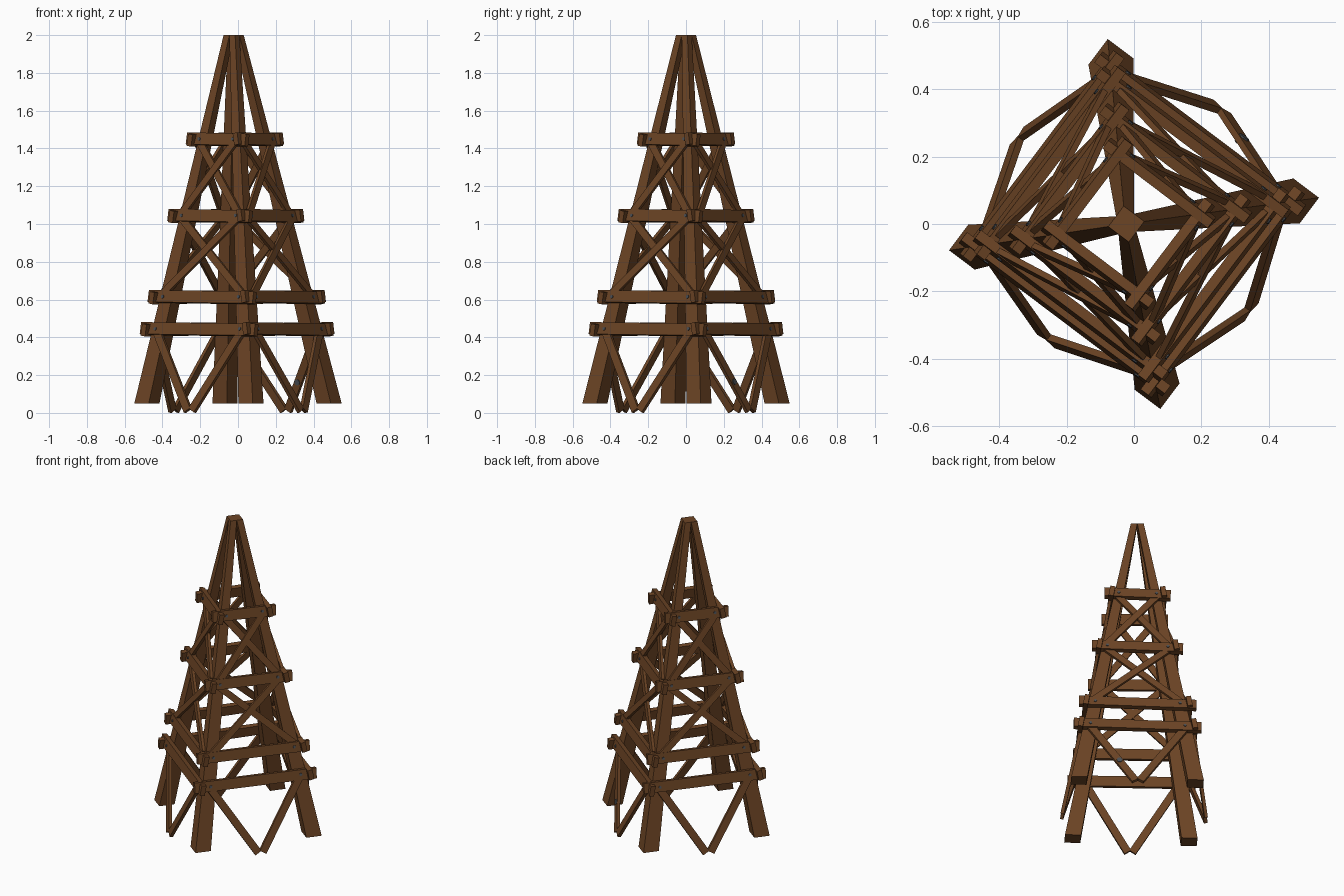
import bpy, bmesh, math
from mathutils import Vector

if "Cube" in bpy.data.objects:
    bpy.data.objects.remove(bpy.data.objects["Cube"])

Z0, Z1 = 0.05, 2.0          # leg foot and tip heights
ROT = math.radians(233.1)   # direction of the first (front-left) side


def material(name, rgb):
    m = bpy.data.materials.new(name)
    m.diffuse_color = (*rgb, 1)
    m.use_nodes = True
    m.node_tree.nodes["Principled BSDF"].inputs["Base Color"].default_value = m.diffuse_color
    return m


wood = material("brown wood", (0.15, 0.058, 0.018))
iron = material("grey iron", (0.07, 0.078, 0.088))


def half(z):                # half width of the tower at height z
    return 0.392 + (0.038 - 0.392) * (z - Z0) / (Z1 - Z0)


def leg_width(z):
    return 0.095 + (0.038 - 0.095) * (z - Z0) / (Z1 - Z0)


def axes(k):                # outward and sideways directions of side k
    a = ROT + k * math.pi / 2
    return Vector((math.cos(a), math.sin(a), 0)), Vector((-math.sin(a), math.cos(a), 0))


SLOPE = (0.392 - 0.038) / (Z1 - Z0)


def outward(k):             # normal of the leaning side
    return (axes(k)[0] + Vector((0, 0, SLOPE))).normalized()


def on_side(k, s, off, z):  # point on side k, s along it, off outside it
    n, t = axes(k)
    lean = Vector((-0.023 * (z - Z0) / (Z1 - Z0), 0, z))
    return n * half(z) + t * s + outward(k) * off + lean


def hull(name, ring0, ring1, mat):
    bm = bmesh.new()
    a = [bm.verts.new(p) for p in ring0]
    b = [bm.verts.new(p) for p in ring1]
    count = len(a)
    bm.faces.new(a)
    bm.faces.new(b)
    for i in range(count):
        j = (i + 1) % count
        bm.faces.new((a[i], a[j], b[j], b[i]))
    bmesh.ops.recalc_face_normals(bm, faces=bm.faces)
    mesh = bpy.data.meshes.new(name)
    bm.to_mesh(mesh)
    bm.free()
    mesh.materials.append(mat)
    ob = bpy.data.objects.new(name, mesh)
    bpy.context.collection.objects.link(ob)
    return ob


def plank(name, k, p0, p1, width, thick):
    axis = (p1 - p0).normalized()
    n = outward(k)
    n = (n - axis * n.dot(axis)).normalized()
    w = axis.cross(n)
    rings = [[p + w * (u * width / 2) + n * (v * thick / 2)
              for u, v in ((-1, -1), (1, -1), (1, 1), (-1, 1))] for p in (p0, p1)]
    hull(name, *rings, wood)


def nail(name, k, p, radius, depth):
    n, t = outward(k), axes(k)[1]
    up = n.cross(t)
    ring = [t * (radius * math.cos(i * math.pi / 4)) + up * (radius * math.sin(i * math.pi / 4))
            for i in range(8)]
    hull(name, [p - n * depth + r for r in ring], [p + n * depth + r for r in ring], iron)


levels = (0.44, 0.61, 1.04, 1.445)
for k in range(4):
    # tapered corner leg
    n, t = axes(k)
    rings = []
    for z, shift in ((Z0, 0), (Z1, -0.023)):
        o, i = half(z), half(z) - leg_width(z)
        rings.append([n * x + t * y + Vector((shift, 0, z))
                      for x, y in ((i, i), (o, i), (o, o), (i, o))])
    hull(f"leg_{k}", *rings, wood)

    # horizontal boards with nails into the legs
    for lv, z in enumerate(levels):
        s = half(z) + 0.057
        plank(f"board_{lv}_{k}", k, on_side(k, -s, 0.014, z + 0.004),
              on_side(k, s, 0.014, z - 0.004), 0.064, 0.03)
        sn = half(z) - leg_width(z) / 2
        for sign in (-1, 1):
            nail(f"nail_{lv}_{k}_{sign}", k, on_side(k, sign * sn, 0.029, z), 0.009, 0.004)

    # crossed braces between the upper boards
    for lv, (lo, hi) in enumerate(((0.63, 1.03), (1.06, 1.43))):
        for sign in (-1, 1):
            off = 0.01 if sign < 0 else 0.017
            plank(f"cross_brace_{lv}_{k}_{sign}", k,
                  on_side(k, -sign * (half(lo) - 0.03), off, lo),
                  on_side(k, sign * (half(hi) - 0.025), off, hi), 0.04, 0.018)

    # V-shaped props reaching the ground
    for sign in (-1, 1):
        plank(f"ground_prop_{k}_{sign}", k, on_side(k, sign * 0.29, 0.01, 0.445),
              on_side(k, sign * 0.014, 0.025, 0.008), 0.045, 0.02 + 0.001 * sign)

# large bolt through the back prop
nail("prop_bolt", 2, on_side(2, -0.108, 0.02, 0.16), 0.017, 0.014)
